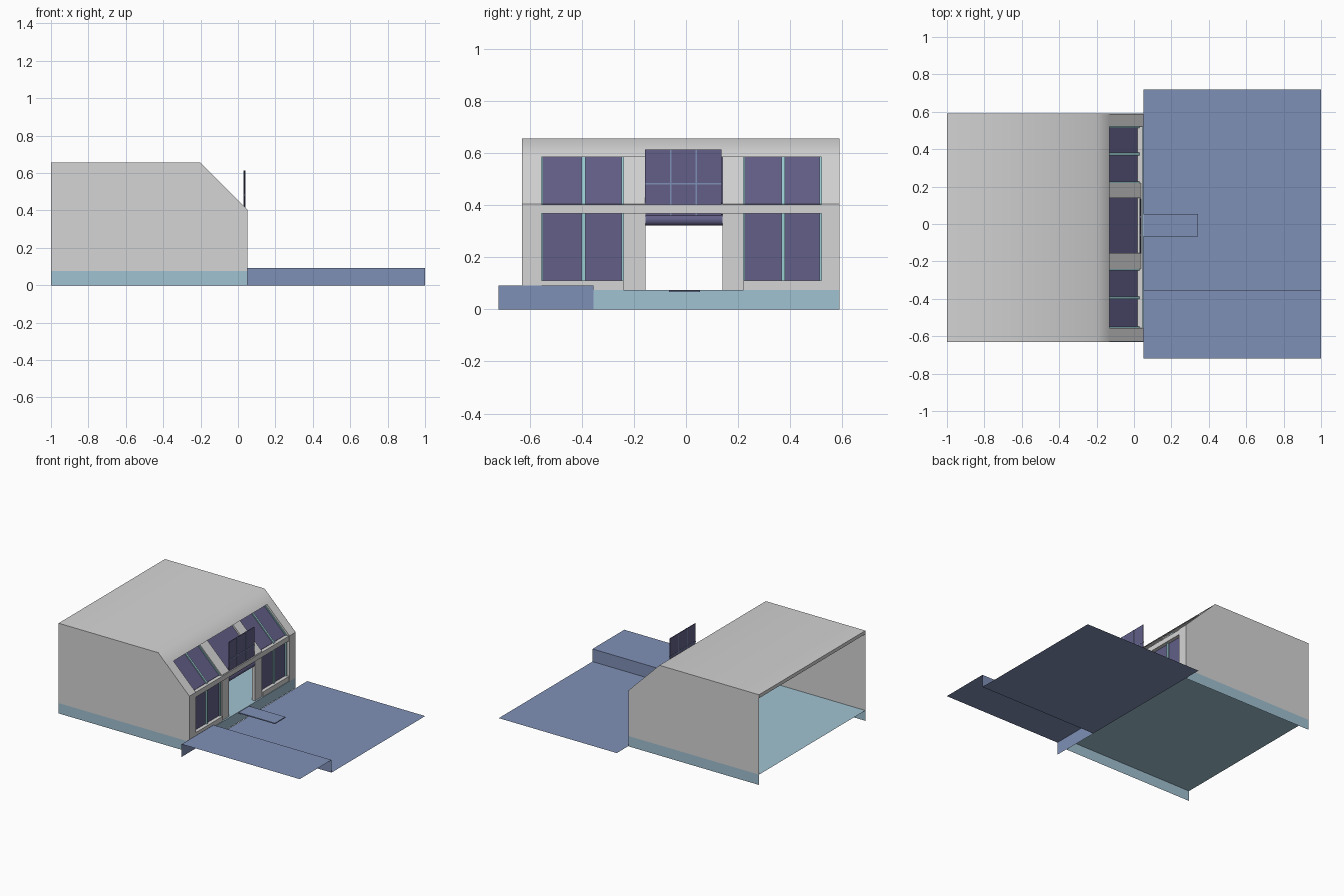
import bpy, bmesh, math
from mathutils import Vector, Matrix

if "Cube" in bpy.data.objects:
    bpy.data.objects.remove(bpy.data.objects["Cube"])


def mat(name, rgb):
    m = bpy.data.materials.new(name)
    lin = [(c / 255 / 12.92) if c < 10 else ((c / 255 + 0.055) / 1.055) ** 2.4 for c in rgb]
    m.diffuse_color = (*lin, 1)
    m.use_nodes = True
    m.node_tree.nodes["Principled BSDF"].inputs["Base Color"].default_value = m.diffuse_color
    return m


GRAY = mat("wall_gray", (213, 213, 213))
BASE = mat("base_light_blue", (161, 194, 210))
GROUND = mat("ground_blue", (127, 144, 183))
GLASS = mat("glass_purple", (98, 95, 136))
TEAL = mat("mullion_teal", (155, 205, 212))


def finish(name, bm, material, smooth=False):
    me = bpy.data.meshes.new(name)
    bmesh.ops.recalc_face_normals(bm, faces=bm.faces[:])
    for f in bm.faces:
        f.smooth = smooth
    bm.to_mesh(me)
    bm.free()
    me.materials.append(material)
    ob = bpy.data.objects.new(name, me)
    bpy.context.collection.objects.link(ob)
    return ob


def box(name, x0, x1, y0, y1, z0, z1, material):
    bm = bmesh.new()
    bmesh.ops.create_cube(bm, size=1)
    for v in bm.verts:
        v.co = Vector((x0 + (v.co.x + .5) * (x1 - x0),
                       y0 + (v.co.y + .5) * (y1 - y0),
                       z0 + (v.co.z + .5) * (z1 - z0)))
    return finish(name, bm, material)


def prism(name, pts, y0, y1, material):
    """Closed xz outline extruded along y."""
    bm = bmesh.new()
    f = bm.faces.new([bm.verts.new((x, y0, z)) for x, z in pts])
    r = bmesh.ops.extrude_face_region(bm, geom=[f])
    bmesh.ops.translate(bm, vec=(0, y1 - y0, 0),
                        verts=[v for v in r["geom"] if isinstance(v, bmesh.types.BMVert)])
    return finish(name, bm, material)


def strip(name, pts, y0, y1, material, smooth=False):
    """Open xz path swept along y as a sheet."""
    bm = bmesh.new()
    rows = [[bm.verts.new((x, y, z)) for x, z in pts] for y in (y0, y1)]
    for i in range(len(pts) - 1):
        bm.faces.new((rows[0][i], rows[0][i + 1], rows[1][i + 1], rows[1][i]))
    return finish(name, bm, material, smooth)


def sheet(name, pts, material):
    bm = bmesh.new()
    bm.faces.new([bm.verts.new(p) for p in pts])
    return finish(name, bm, material)


FLOOR, SILL, KNEE, HEAD = 0.075, 0.11, 0.405, 0.585
Y0, Y1 = -0.63, 0.59


def facade(dx, z0=FLOOR):
    """Front line of the building: slope, then vertical, set back by dx."""
    return [(-0.13 - dx, HEAD), (0.05 - dx, KNEE), (0.05 - dx, z0)]


def facade_band(d0, d1):
    return facade(d0) + facade(d1)[::-1]


# base: floor sheet and skirts, open at the rear end
sheet("floor", [(-1, Y0, FLOOR), (0.05, Y0, FLOOR), (0.05, Y1, FLOOR), (-1, Y1, FLOOR)], BASE)
for n, y in (("near", Y0), ("far", Y1)):
    sheet("base_skirt_" + n, [(-1, y, 0), (0.05, y, 0), (0.05, y, FLOOR), (-1, y, FLOOR)], BASE)
    # gable walls
    sheet("side_wall_" + n, [(-1, y, FLOOR), (0.05, y, FLOOR), (0.05, y, KNEE),
                             (-0.2, y, 0.655), (-1, y, 0.655)], GRAY)
sheet("base_skirt_front", [(0.05, Y0, 0), (0.05, Y1, 0), (0.05, Y1, FLOOR), (0.05, Y0, FLOOR)], BASE)

# roof with rear lip and the soffit over the sloped windows
strip("roof", [(-1, 0.655), (-0.2, 0.655), (-0.13, HEAD)], Y0, Y1, GRAY, True)
strip("roof_rear_lip", [(-1, 0.655), (-1, 0.63)], Y0, Y1, GRAY)
strip("window_head", [(-0.13, HEAD), (-0.165, HEAD)], Y0, Y1, GRAY)

# bays: edge frames, piers, sill bands
W = [(-0.555, -0.24), (0.22, 0.52)]
D = (-0.155, 0.14)
prism("edge_frame_near", facade_band(0, 0.035), Y0 + 0.001, W[0][0], GRAY)
prism("edge_frame_far", facade_band(0, 0.035), W[1][1], Y1 - 0.001, GRAY)
prism("pier_near", facade_band(0.012, 0.035), W[0][1], D[0], GRAY)
prism("pier_far", facade_band(0.012, 0.035), D[1], W[1][0], GRAY)
box("knee_band", 0.015, 0.046, W[0][0], W[1][1], 0.367, 0.403, GRAY)

# side windows: glass, sill, mullions
for n, (a, b) in zip(("near", "far"), W):
    strip("window_glass_" + n, facade(0.03, SILL), a, b, GLASS)
    box("window_sill_" + n, 0.015, 0.046, a, b, FLOOR, SILL, GRAY)
    mid = (a + b) / 2 + 0.004
    for k, y, h in (("left", a + 0.003, 0.003), ("middle", mid, 0.007), ("right", b - 0.004, 0.004)):
        prism("mullion_%s_%s" % (n, k), facade(0.02, SILL) + facade(0.031, SILL)[::-1],
              y - h, y + h, TEAL)

# centre bay: sloped glass, roller above the door
strip("centre_roof_glass", facade(0.03)[:2], D[0], D[1], GLASS)
bm = bmesh.new()
bmesh.ops.create_cone(bm, cap_ends=True, segments=24, radius1=0.022, radius2=0.022, depth=D[1] - D[0],
                      matrix=Matrix.Translation((0.02, sum(D) / 2, 0.343)) @ Matrix.Rotation(math.pi / 2, 4, 'X'))
roller = finish("door_roller", bm, GLASS)
for p in roller.data.polygons:
    p.use_smooth = len(p.vertices) == 4

# upright panel with glazing bars
P0, P1, PZ0, PZ1 = -0.157, 0.137, 0.36, 0.613
box("upright_panel", 0.032, 0.037, P0, P1, PZ0, PZ1, GLASS)
for i in (1, 2):
    y = P0 + (P1 - P0) * i / 3
    box("panel_bar_%d" % i, 0.030, 0.039, y - 0.003, y + 0.003, PZ0, PZ1, GROUND)
box("panel_cross_bar", 0.030, 0.039, P0, P1, 0.479, 0.485, GROUND)

# terrain: low yard, raised bank and its retaining sheets
XG, YB, H = 0.052, -0.355, 0.092
bm = bmesh.new()
rows = [[bm.verts.new((x, y, z)) for y, z in ((0.72, 0), (YB, 0), (YB, H), (-0.72, H))] for x in (XG, 1)]
for i in range(3):
    bm.faces.new((rows[0][i], rows[0][i + 1], rows[1][i + 1], rows[1][i]))
finish("yard_and_bank", bm, GROUND)
sheet("bank_end", [(XG, -0.72, 0), (XG, YB, 0), (XG, YB, H), (XG, -0.72, H)], GROUND)

# entrance plank
box("entrance_plank", 0.052, 0.343, -0.066, 0.054, 0.066, 0.073, GROUND)
